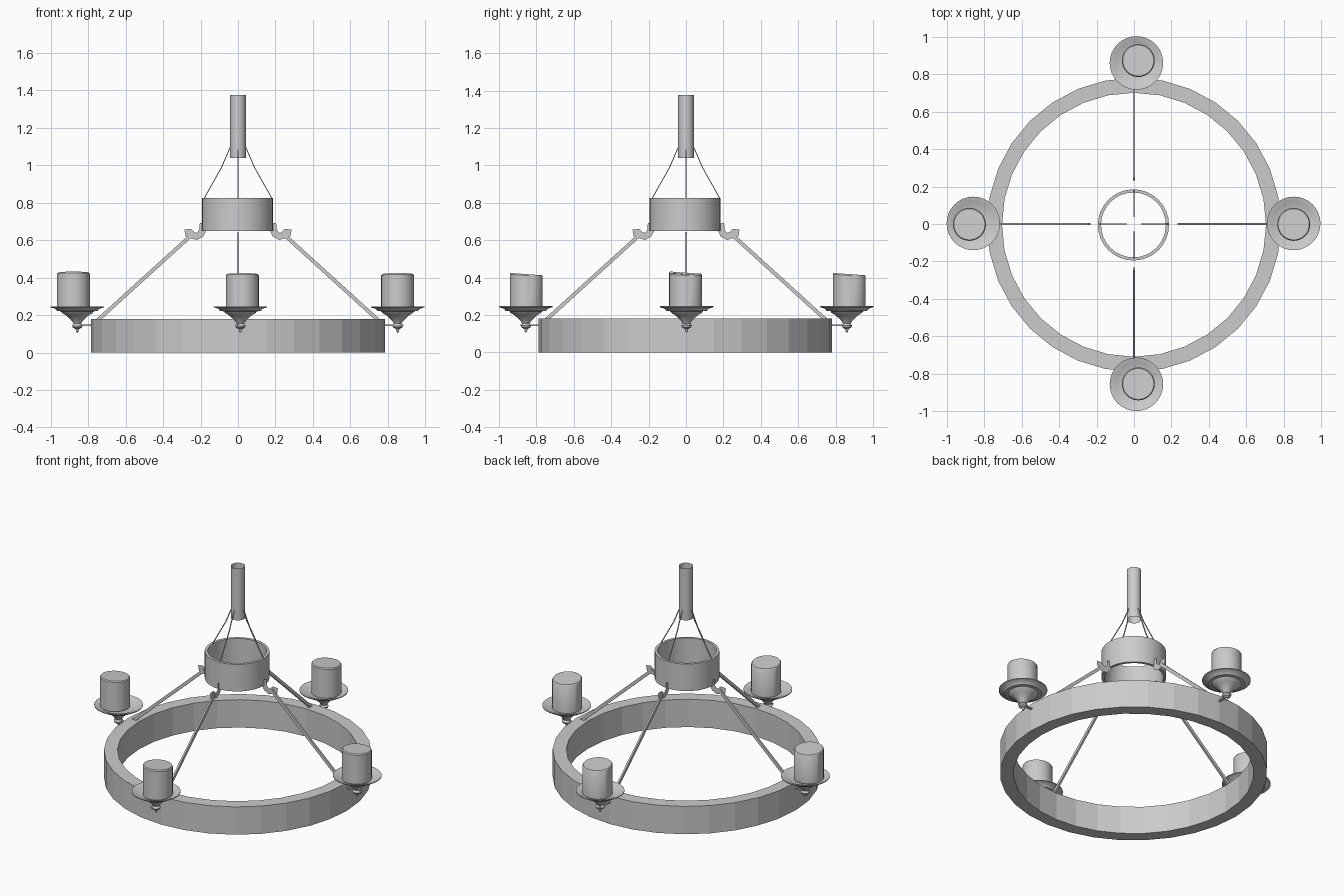
import bpy, bmesh, math
from mathutils import Vector, Matrix

cube = bpy.data.objects.get("Cube")
if cube:
    bpy.data.objects.remove(cube)

GREY = (0.6, 0.6, 0.6, 1)
metal = bpy.data.materials.new("plain_grey")
metal.use_nodes = True
metal.diffuse_color = GREY
metal.node_tree.nodes["Principled BSDF"].inputs["Base Color"].default_value = GREY


def finish(name, bm, smooth=False, recalc=True):
    if recalc:
        bmesh.ops.recalc_face_normals(bm, faces=bm.faces)
    mesh = bpy.data.meshes.new(name)
    bm.to_mesh(mesh)
    bm.free()
    mesh.materials.append(metal)
    obj = bpy.data.objects.new(name, mesh)
    bpy.context.collection.objects.link(obj)
    if smooth:
        bpy.ops.object.select_all(action="DESELECT")
        obj.select_set(True)
        bpy.context.view_layer.objects.active = obj
        bpy.ops.object.shade_smooth_by_angle(angle=math.radians(35))
    return obj


def lathe(name, profile, centre, sides, closed=False, smooth=False, shape=None):
    """Spin an (r, z) profile around a vertical axis."""
    bm = bmesh.new()
    verts = [bm.verts.new((r, 0, z)) for r, z in profile]
    loop = verts + verts[:1] if closed else verts
    edges = [bm.edges.new(pair) for pair in zip(loop, loop[1:])]
    bmesh.ops.spin(bm, geom=verts + edges, axis=(0, 0, 1), cent=(0, 0, 0),
                   angle=math.tau, steps=sides, use_merge=True)
    bmesh.ops.remove_doubles(bm, verts=bm.verts, dist=1e-5)
    if shape:
        for v in bm.verts:
            shape(v.co)
    bmesh.ops.translate(bm, verts=bm.verts, vec=centre)
    return finish(name, bm, smooth)


def hoop(name, outer, inner, low, high, centre, smooth=False):
    return lathe(name, [(outer, low), (outer, high), (inner, high), (inner, low)],
                 centre, 32, True, smooth)


def bar(name, a, b, width, depth, angle):
    """Square bar between two (r, z) points, turned to one arm direction."""
    a, b = Vector((a[0], 0, a[1])), Vector((b[0], 0, b[1]))
    d = b - a
    turn = Matrix.Rotation(-math.atan2(d.z, d.x), 4, "Y")
    bm = bmesh.new()
    bmesh.ops.create_cube(bm, size=1, matrix=Matrix.Translation((a + b) / 2) @ turn
                          @ Matrix.Diagonal((d.length, width, depth, 1)))
    bm.transform(Matrix.Rotation(angle, 4, "Z"))
    return finish(name, bm)


def ribbon(name, path, width, angle):
    """Flat upright strip following an (r, z) path."""
    bm = bmesh.new()
    points = [Vector((r, 0, z)) for r, z in path]
    rows = []
    for i, p in enumerate(points):
        d = (points[min(i + 1, len(points) - 1)] - points[max(i - 1, 0)]).normalized()
        side = Vector((-d.z, 0, d.x)) * width / 2
        rows.append((bm.verts.new(p + side), bm.verts.new(p - side)))
    for (a, b), (c, d) in zip(rows, rows[1:]):
        bm.faces.new((a, b, d, c))
    bm.transform(Matrix.Rotation(angle, 4, "Z"))
    return finish(name, bm)


# Main rings and hanging tube
hoop("large_ring", 0.785, 0.705, 0, 0.18, (0, -0.004, 0))
hoop("small_ring", 0.19, 0.173, 0.65, 0.825, (-0.003, -0.005, 0), True)
lathe("hanging_tube", [(0.042, 1.04), (0.042, 1.375)], (0, 0, 0), 32, smooth=True)

dish = [(0, 0.105), (0.006, 0.11), (0.009, 0.125), (0.024, 0.133), (0.028, 0.143),
        (0.02, 0.154), (0.027, 0.166), (0.04, 0.18), (0.062, 0.2), (0.08, 0.21),
        (0.088, 0.22), (0.108, 0.222), (0.118, 0.234), (0.143, 0.242),
        (0.143, 0.247), (0.115, 0.24), (0.095, 0.23), (0, 0.228)]
candle = [(0, 0.228), (0.088, 0.228), (0.088, 0.415), (0.083, 0.422), (0, 0.422)]
hook = [(0.185, 0.69), (0.188, 0.655), (0.2, 0.632), (0.222, 0.62),
        (0.242, 0.627), (0.256, 0.642), (0.283, 0.638)]


def slant(co):
    if co.z > 0.3:
        co.z -= 0.07 * (co.y + 0.05)


# Candle holder centres with the candle's small offset and lift
arms = {"left": (0.853, 0.003, 0, -0.005, 0), "back": (0.013, 0.86, 0.01, 0.013, 0),
        "right": (-0.858, 0.003, -0.021, -0.005, 0.008),
        "front": (0.013, -0.856, 0.01, 0.002, 0)}

for i, (side, (x, y, dx, dy, lift)) in enumerate(arms.items()):
    angle = i * math.pi / 2
    lathe(side + "_dish", dish, (x, y, 0), 32, smooth=True)
    lathe(side + "_candle", candle, (x + dx, y + dy, lift), 32, smooth=True, shape=slant)
    bar(side + "_bracket", (0.77, 0.145), (0.885, 0.145), 0.012, 0.008, angle)
    bar(side + "_rod", (0.75, 0.172), (0.24, 0.635), 0.011, 0.02, angle)
    ribbon(side + "_hook", hook, 0.038, angle)
    # Bent suspension wire
    wire = [(0.183, 0.82), (0.09, 0.985), (0.04, 1.1)]
    for n, (a, b) in enumerate(zip(wire, wire[1:])):
        bar(f"{side}_wire_{n + 1}", a, b, 0.005, 0.005, angle)
